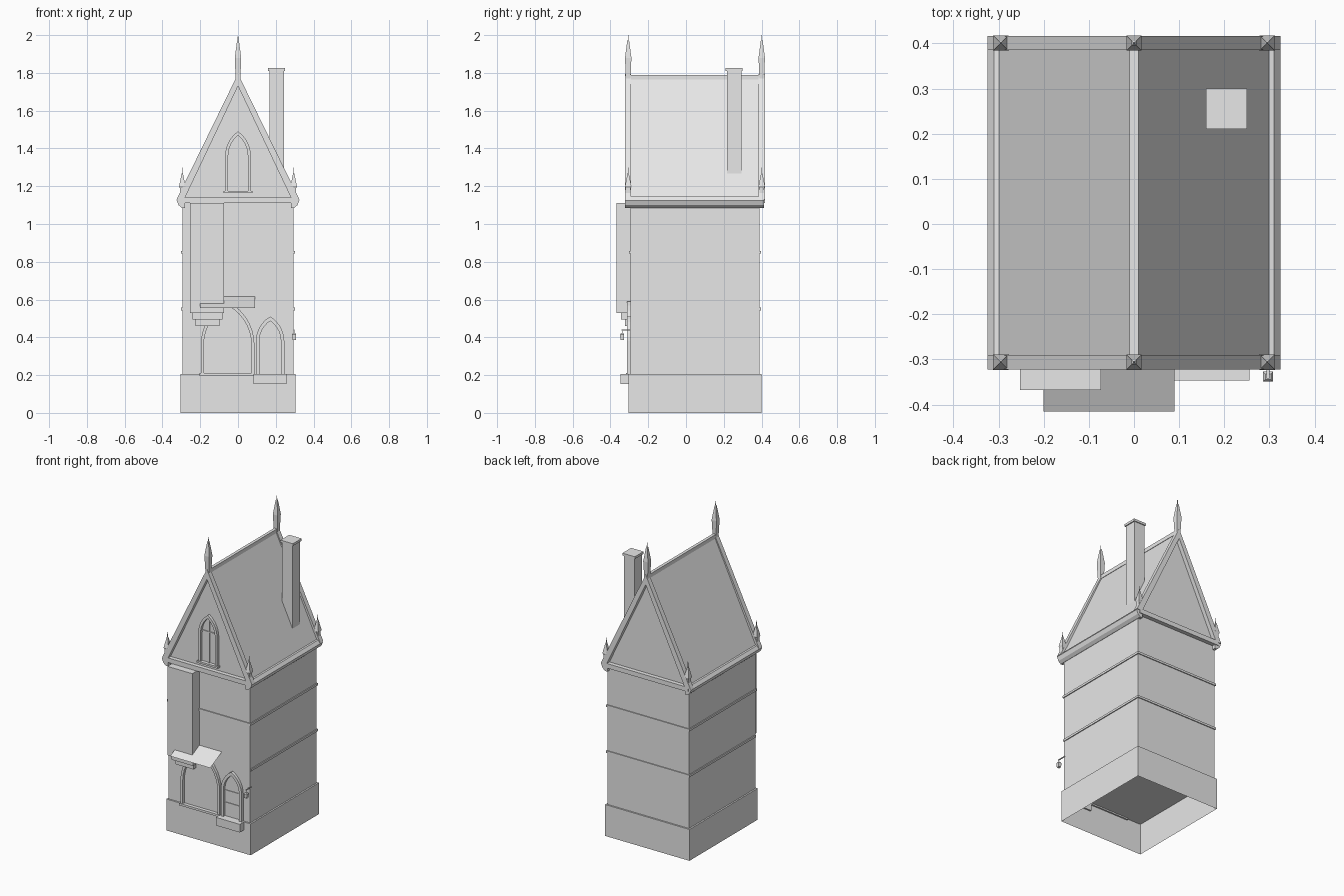
import bpy
import bmesh
from math import asin, sin, cos

cube = bpy.data.objects.get("Cube")
if cube:
    bpy.data.objects.remove(cube, do_unlink=True)

stone = bpy.data.materials.new("pale grey stone")
stone.use_nodes = True
GREY = (0.8, 0.8, 0.8, 1)
stone.diffuse_color = GREY
stone.node_tree.nodes["Principled BSDF"].inputs["Base Color"].default_value = GREY

FRONT, BACK, SIDE = -0.295, 0.39, 0.295   # wall planes


def finish(name, bm):
    bmesh.ops.recalc_face_normals(bm, faces=bm.faces)
    mesh = bpy.data.meshes.new(name)
    bm.to_mesh(mesh)
    bm.free()
    mesh.materials.append(stone)
    obj = bpy.data.objects.new(name, mesh)
    bpy.context.collection.objects.link(obj)
    return obj


def prism(name, profile, y0, y1):
    """Extrude an x-z outline along y."""
    bm = bmesh.new()
    face = bm.faces.new([bm.verts.new((x, y0, z)) for x, z in profile])
    new = bmesh.ops.extrude_face_region(bm, geom=[face], use_keep_orig=True)["geom"]
    for v in new:
        if isinstance(v, bmesh.types.BMVert):
            v.co.y = y1
    return finish(name, bm)


def box(name, x0, x1, y0, y1, z0, z1):
    return prism(name, [(x0, z0), (x1, z0), (x1, z1), (x0, z1)], y0, y1)


def arch(cx, w, z0, spring, apex, steps=7):
    """Pointed arch outline, open at the bottom."""
    h = apex - spring
    r = (w * w + h * h) / (2 * w)
    end = asin(min(1, h / r))
    arc = [(w - r + r * cos(end * i / steps), spring + r * sin(end * i / steps))
           for i in range(steps + 1)]
    right = [(w, z0)] + arc
    return [(cx + x, z) for x, z in right] + [(cx - x, z) for x, z in right[-2::-1]]


def arch_frame(name, cx, w, z0, spring, apex, t, depth):
    """Moulded band following a pointed arch."""
    outer = arch(cx, w, z0, spring, apex)
    inner = arch(cx, w - t, z0, spring, apex - t * 1.3)
    bm = bmesh.new()
    rings = [[bm.verts.new((x, y, z)) for x, z in line] for line, y in
             ((outer, FRONT), (outer, FRONT - depth), (inner, FRONT - depth), (inner, FRONT))]
    for k in range(4):
        a, b = rings[k], rings[(k + 1) % 4]
        for i in range(len(a) - 1):
            bm.faces.new((a[i], a[i + 1], b[i + 1], b[i]))
    for i in (0, -1):
        bm.faces.new([ring[i] for ring in rings])
    return finish(name, bm)


def spire(name, x, y, levels):
    """Square post tapering through (half width, height) levels."""
    bm = bmesh.new()
    rings = [[bm.verts.new((x + sx * w, y + sy * w, z))
              for sx, sy in ((-1, -1), (1, -1), (1, 1), (-1, 1))] for w, z in levels]
    for a, b in zip(rings, rings[1:]):
        for i in range(4):
            j = (i + 1) % 4
            bm.faces.new((a[i], a[j], b[j], b[i]))
    bm.faces.new(rings[0])
    bm.faces.new(rings[-1])
    return finish(name, bm)


# Plinth, open underneath
plinth = box("plinth", -0.305, 0.305, -0.305, 0.40, 0, 0.205)
bm = bmesh.new()
bm.from_mesh(plinth.data)
bm.normal_update()
bmesh.ops.delete(bm, geom=[f for f in bm.faces if f.normal.z < -0.5], context="FACES_ONLY")
bm.to_mesh(plinth.data)
bm.free()

# Walls and string courses
box("walls", -SIDE, SIDE, FRONT, BACK, 0.205, 1.12)
box("upper_string_course", -0.301, 0.301, FRONT - 0.006, BACK + 0.006, 0.843, 0.857)
box("lower_string_course", -0.301, 0.301, FRONT + 0.001, BACK + 0.006, 0.543, 0.557)

# Roof with gable ends, ridge and eaves
prism("roof", [(-0.305, 1.135), (0.305, 1.135), (0, 1.78)], FRONT, BACK)
box("ridge", -0.01, 0.01, -0.32, 0.415, 1.765, 1.79)
for s, side in ((1, "left"), (-1, "right")):
    eave = [(0.28, 1.15), (0.31, 1.145), (0.325, 1.125), (0.315, 1.10), (0.297, 1.085), (0.28, 1.085)]
    prism(side + "_eave", [(s * x, z) for x, z in eave], -0.322, 0.412)

# Gable trim and finials at each end
for end, y0, y1 in (("front", -0.322, -0.29), ("back", 0.385, 0.417)):
    mid = (y0 + y1) / 2
    box(end + "_tie_beam", -0.305, 0.305, y0, y1, 1.11, 1.14)
    for s, side in ((1, "left"), (-1, "right")):
        rake = [(0, 1.795), (s * 0.325, 1.13), (s * 0.285, 1.13), (0, 1.73)]
        prism(f"{end}_{side}_rake", rake, y0, y1)
        spire(f"{end}_{side}_finial", s * 0.295, mid,
              [(0.013, 1.13), (0.013, 1.19), (0.017, 1.20), (0.004, 1.265), (0.002, 1.27), (0.001, 1.30)])
    spire(end + "_ridge_finial", 0, mid,
          [(0.012, 1.76), (0.017, 1.88), (0.005, 1.97), (0.002, 1.975), (0.001, 2.0)])

# Chimney
box("chimney_stack", 0.167, 0.243, 0.216, 0.294, 1.25, 1.81)
box("chimney_cap", 0.16, 0.25, 0.21, 0.30, 1.81, 1.825)

# Projecting bay on stepped corbels
box("bay", -0.253, -0.073, -0.368, FRONT, 0.53, 1.11)
box("upper_corbel", -0.24, -0.083, -0.345, FRONT, 0.495, 0.53)
box("lower_corbel", -0.225, -0.098, -0.322, FRONT, 0.46, 0.495)

# Sloping door canopy, a thin sheet
bm = bmesh.new()
bm.faces.new([bm.verts.new(p) for p in ((-0.2, -0.415, 0.555), (0.09, -0.415, 0.555),
                                        (0.09, FRONT, 0.615), (-0.2, FRONT, 0.615))])
finish("door_canopy", bm)

# Doorway
arch_frame("door_frame", -0.055, 0.142, 0.205, 0.36, 0.59, 0.016, 0.018)
box("door_threshold", -0.203, 0.085, -0.318, FRONT, 0.196, 0.21)

# Ground floor window
arch_frame("window_frame", 0.17, 0.075, 0.205, 0.38, 0.51, 0.018, 0.018)
box("window_sill", 0.083, 0.256, -0.347, FRONT, 0.152, 0.205)
for i, z in enumerate((0.29, 0.37)):
    box(f"window_bar_{i + 1}", 0.113, 0.227, FRONT - 0.004, FRONT, z, z + 0.006)

# Gable window
arch_frame("gable_window_frame", 0, 0.068, 1.175, 1.36, 1.49, 0.016, 0.018)
box("gable_window_sill", -0.076, 0.076, -0.318, FRONT, 1.163, 1.175)
box("gable_window_mullion", -0.004, 0.004, FRONT - 0.006, FRONT, 1.175, 1.46)
box("gable_window_transom", -0.052, 0.052, FRONT - 0.006, FRONT, 1.37, 1.378)

# Corner lantern on a bracket
box("lantern_bracket", 0.294, 0.300, -0.342, -0.285, 0.436, 0.441)
box("lantern_hanger", 0.296, 0.299, -0.34, -0.337, 0.42, 0.438)
spire("lantern", 0.297, -0.338, [(0.009, 0.387), (0.011, 0.415), (0.006, 0.422)])
